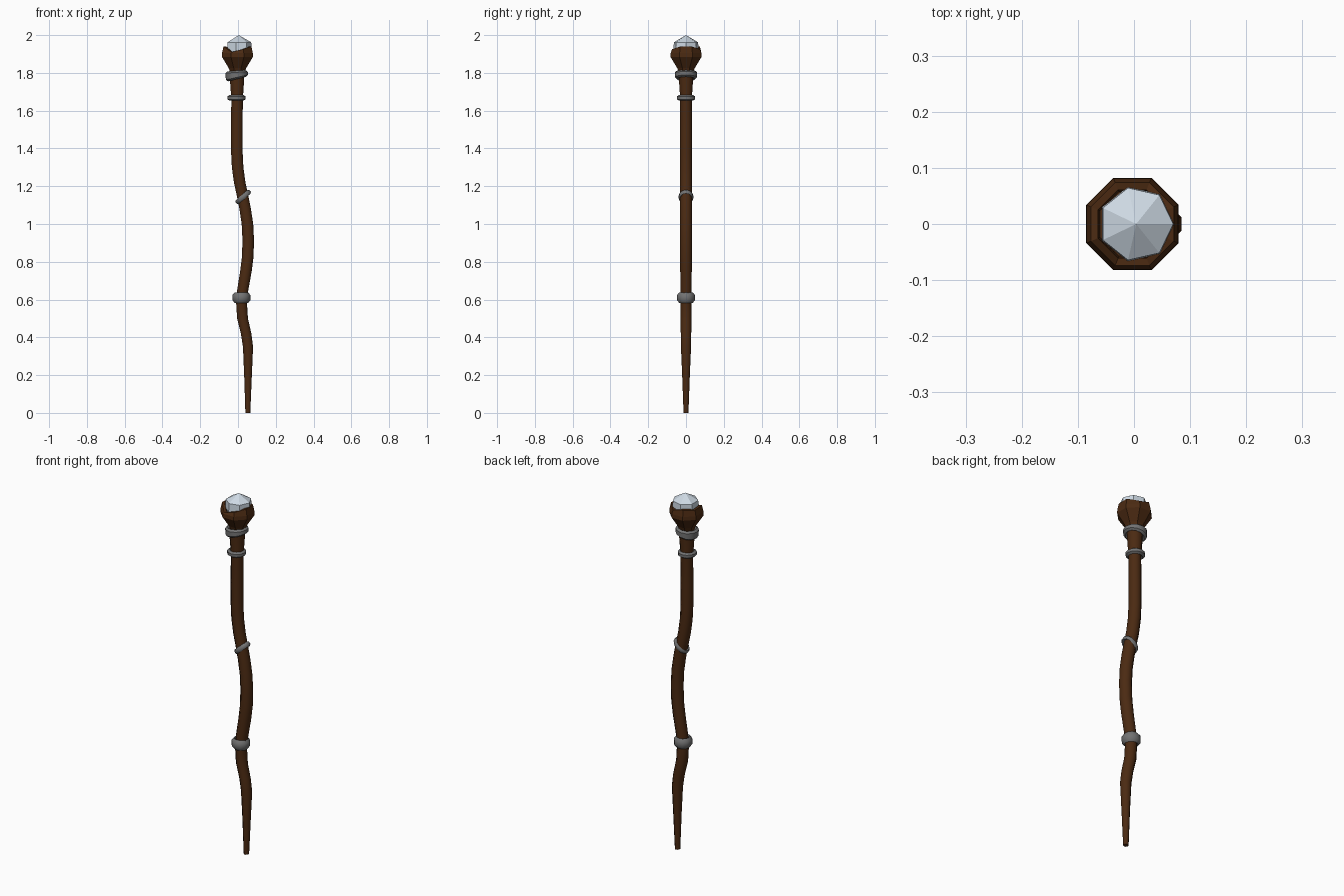
import bpy, bmesh, math
from mathutils import Matrix

if "Cube" in bpy.data.objects:
    bpy.data.objects.remove(bpy.data.objects["Cube"])


def material(name, rgb):
    m = bpy.data.materials.new(name)
    m.diffuse_color = (*rgb, 1)
    m.use_nodes = True
    m.node_tree.nodes["Principled BSDF"].inputs["Base Color"].default_value = m.diffuse_color
    return m


WOOD = material("dark wood", (0.07, 0.023, 0.006))
IRON = material("grey iron", (0.17, 0.17, 0.17))
GEM = material("pale crystal", (0.62, 0.70, 0.78))


def loft(name, rings, mat, close=False, smooth=None):
    """Skin a list of equal rings of points; cap the ends or close into a loop."""
    bm = bmesh.new()
    vs = [[bm.verts.new(p) for p in ring] for ring in rings]
    n = len(vs[0])
    pairs = list(zip(vs, vs[1:])) + ([(vs[-1], vs[0])] if close else [])
    for a, b in pairs:
        for i in range(n):
            j = (i + 1) % n
            bm.faces.new((a[i], a[j], b[j], b[i]))
    if not close:
        bm.faces.new(vs[0][::-1])
        bm.faces.new(vs[-1])
    bmesh.ops.remove_doubles(bm, verts=bm.verts, dist=1e-5)
    bmesh.ops.recalc_face_normals(bm, faces=bm.faces)
    me = bpy.data.meshes.new(name)
    bm.to_mesh(me)
    bm.free()
    me.materials.append(mat)
    ob = bpy.data.objects.new(name, me)
    bpy.context.collection.objects.link(ob)
    if smooth:
        bpy.context.view_layer.objects.active = ob
        ob.select_set(True)
        bpy.ops.object.shade_smooth_by_angle(angle=math.radians(smooth))
        ob.select_set(False)
    return ob


def circle(cx, z, r, n=8, cy=0.0):
    """Horizontal polygon with flats facing the axes; z may be a list."""
    pts = []
    for i in range(n):
        a = 2 * math.pi * (i + 0.5) / n
        zz = z[i] if isinstance(z, list) else z
        pts.append((cx + r * math.cos(a), cy + r * math.sin(a), zz))
    return pts


# crooked shaft: z, centre x, radius
path = [(0, .052, .014), (.2, .053, .022), (.35, .053, .029), (.42, .043, .030),
        (.5, .024, .031), (.58, .019, .031), (.65, .025, .032), (.75, .042, .033),
        (.83, .052, .033), (.92, .054, .033), (1.0, .050, .033), (1.08, .038, .033),
        (1.15, .024, .033), (1.22, .009, .033), (1.3, -.002, .033), (1.38, -.006, .033),
        (1.5, -.006, .033), (1.66, -.005, .033), (1.77, -.005, .041), (1.82, -.004, .042)]
loft("shaft", [circle(x, z, r) for z, x, r in path], WOOD, smooth=50)

# carved cup with a jagged rim
rim = [1.94, 1.925, 1.94, 1.935, 1.94, 1.91, 1.925, 1.94]
cx = -0.003
loft("cup", [circle(cx, 1.80, .040), circle(cx, 1.825, .050), circle(cx, 1.885, .089),
             circle(cx, 1.905, .088), circle(cx, rim, .080),
             circle(cx, rim, .066), circle(cx, 1.89, .062)], WOOD)

# faceted crystal
loft("crystal", [[(0.004 + r * math.cos(2 * math.pi * i / 7),
                   r * math.sin(2 * math.pi * i / 7), z) for i in range(7)]
                 for z, r in [(1.87, .045), (1.915, .068), (1.962, .066), (2.0, 0)]], GEM)


def band(name, x, z, radius, tube, half_h, tilt=0.0, sy=1.0, wedge=0.0):
    """Iron ring; wedge thickens the lower side towards -x."""
    rings = []
    rot = Matrix.Rotation(-tilt, 4, 'Y')
    for i in range(12):
        a = 2 * math.pi * i / 12
        ring = []
        for j in range(6):
            b = 2 * math.pi * (j + 0.5) / 6
            r = radius - tube + tube * math.cos(b)
            h = half_h * math.sin(b) / math.sin(math.pi / 3) * 0.95
            if h < -1e-4:
                h -= wedge * (1 - math.cos(a)) / 2
            v = rot.to_3x3() @ Matrix.Identity(3).col[0] * 0
            v.x, v.y, v.z = r * math.cos(a), r * math.sin(a) * sy, h
            v = rot.to_3x3() @ v
            ring.append((x + v.x, v.y, z + v.z))
        rings.append(ring)
    loft(name, rings, IRON, close=True, smooth=50)


# iron bands
band("lower_band", .018, .61, .049, .014, .026)
band("tilted_band", .027, 1.143, .050, .008, .012, tilt=math.radians(42), sy=.80)
band("upper_band", -.008, 1.668, .050, .013, .014)
band("collar_band", -.007, 1.794, .061, .013, .016, tilt=math.radians(4), wedge=.018)
